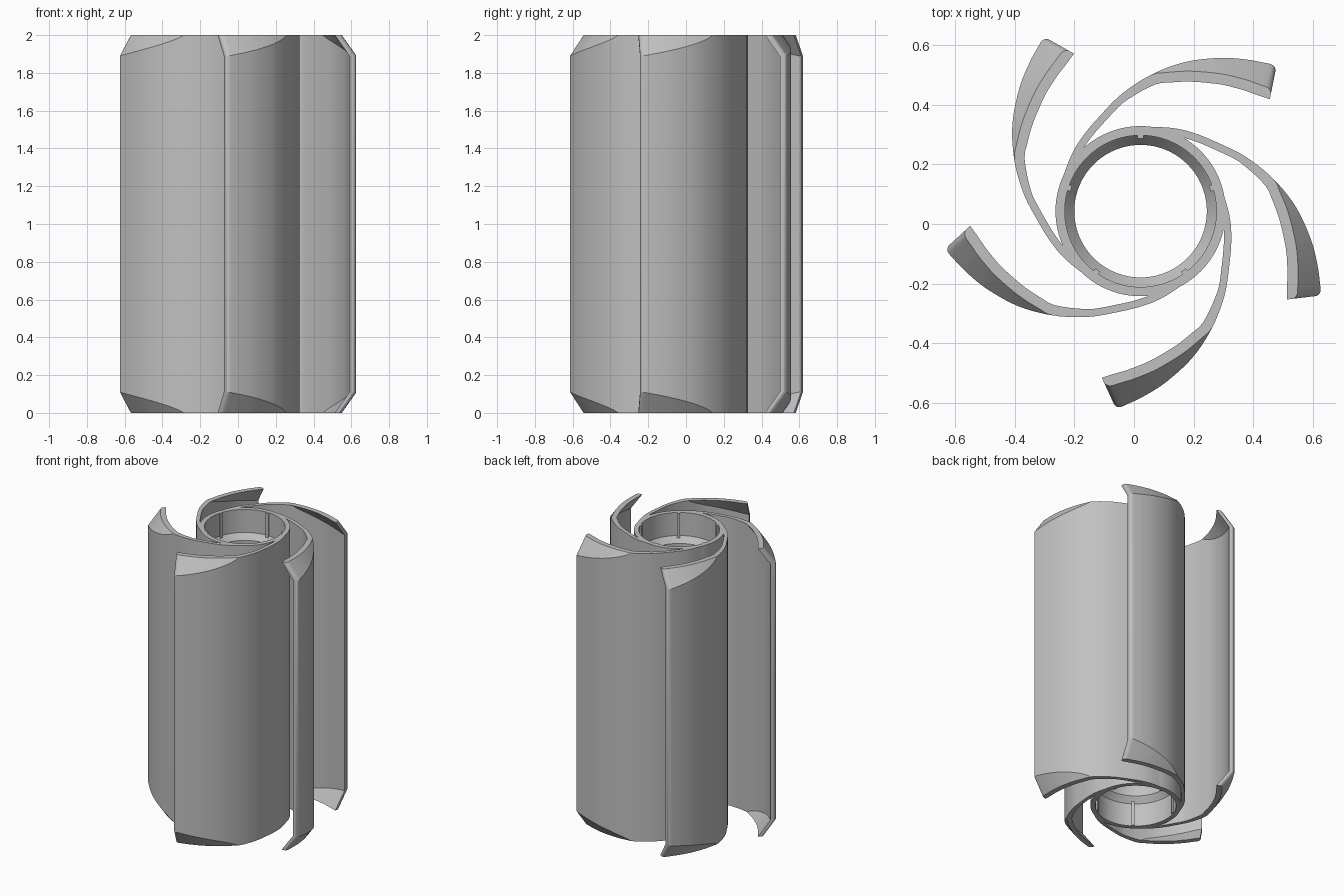
import bpy, bmesh, math
from mathutils import Vector, Matrix

HEIGHT = 2.0
CENTRE = Vector((0.022, 0.043, 0))
BLADES = 5

cube = bpy.data.objects.get("Cube")
if cube:
    bpy.data.objects.remove(cube)

grey = bpy.data.materials.new("plain_grey")
grey.use_nodes = True
colour = (0.53, 0.53, 0.53, 1)
grey.diffuse_color = colour
grey.node_tree.nodes["Principled BSDF"].inputs["Base Color"].default_value = colour


def finish(name, bm, angle=0.0):
    """Turn a bmesh into a smooth-shaded object on the hub axis."""
    bmesh.ops.remove_doubles(bm, verts=bm.verts, dist=0.0003)
    bmesh.ops.recalc_face_normals(bm, faces=bm.faces)
    mesh = bpy.data.meshes.new(name)
    bm.to_mesh(mesh)
    bm.free()
    mesh.materials.append(grey)
    obj = bpy.data.objects.new(name, mesh)
    bpy.context.collection.objects.link(obj)
    obj.location = CENTRE
    obj.rotation_euler.z = angle
    bpy.ops.object.select_all(action='DESELECT')
    obj.select_set(True)
    bpy.context.view_layer.objects.active = obj
    bpy.ops.object.shade_smooth_by_angle(angle=math.radians(25))
    return obj


def skin(bm, sections, closed):
    """Bridge equal closed cross-sections; cap the ends if open."""
    rings = [[bm.verts.new(p) for p in s] for s in sections]
    n = len(rings[0])
    pairs = list(zip(rings, rings[1:]))
    if closed:
        pairs.append((rings[-1], rings[0]))
    else:
        bm.faces.new(rings[0])
        bm.faces.new(rings[-1])
    for a, b in pairs:
        for i in range(n):
            j = (i + 1) % n
            bm.faces.new((a[i], a[j], b[j], b[i]))


def catmull(points, steps):
    """Smooth path through the points."""
    pts = [2 * points[0] - points[1]] + points + [2 * points[-1] - points[-2]]
    path = []
    for a, b, c, d in zip(pts, pts[1:], pts[2:], pts[3:]):
        for k in range(steps):
            t = k / steps
            path.append(0.5 * (2 * b + (c - a) * t + (2 * a - 5 * b + 4 * c - d) * t * t
                               + (3 * b - a - 3 * c + d) * t ** 3))
    return path + [points[-1]]


# Hub: turned sleeve with a counterbore and sloped ledge at each end
RIM, BORE, OUTER = 0.254, 0.222, 0.285
half = [(OUTER, 0), (RIM, 0), (RIM, 0.16), (BORE, 0.2)]
profile = half + [(r, HEIGHT - z) for r, z in reversed(half)]
SEGMENTS = 96
bm = bmesh.new()
skin(bm, [[Vector((r * math.cos(a), r * math.sin(a), z)) for r, z in profile]
          for a in (math.tau * i / SEGMENTS for i in range(SEGMENTS))], True)
finish("hub_sleeve", bm)

# Small upright ribs inside both counterbores
bm = bmesh.new()
for k in range(BLADES):
    turn = Matrix.Rotation(math.radians(90) + math.tau * k / BLADES, 4, 'Z')
    for z in (0.086, HEIGHT - 0.086):
        bmesh.ops.create_cube(bm, size=1, matrix=turn
                              @ Matrix.Translation((0.251, 0, z))
                              @ Matrix.Diagonal((0.014, 0.02, 0.17, 1)))
finish("counterbore_ribs", bm)

# Blade outer line as (angle in degrees, radius) around the hub axis
OUTLINE = [(94, .284), (70, .297), (55, .318), (40, .35), (27, .398), (14, .456),
           (2, .518), (-9, .576), (-17, .62), (-23.5, .658)]
path = catmull([Vector((r * math.cos(math.radians(a)), r * math.sin(math.radians(a)), 0))
                for a, r in OUTLINE], 5)
tangents = [(path[min(i + 1, len(path) - 1)] - path[max(i - 1, 0)]).normalized()
            for i in range(len(path))]
stations = [(p, t, 0.0) for p, t in zip(path, tangents)]
# Rounded outer corner of the tip
tip, direction = path[-1], tangents[-1]
for along, cut in ((0.008, 0.002), (0.015, 0.007), (0.02, 0.016)):
    stations.append((tip + direction * along, direction, cut))


def blade_section(point, tangent, cut):
    """Thin wall whose top and bottom lean inward more towards the tip."""
    inward = Vector((tangent.y, -tangent.x, 0))
    angle = math.degrees(math.atan2(point.y, point.x))
    s = min(max((12 - angle) / 37, 0), 1)
    lean = 0.08 * s ** 0.75
    drop = max(lean * 1.4, 0.001)
    thick = 0.025 + 0.011 * min(max((30 - angle) / 18, 0), 1)
    outside = [(lean + cut, 0), (cut, drop), (cut, HEIGHT - drop), (lean + cut, HEIGHT)]
    inside = [(lean + thick, HEIGHT), (thick, HEIGHT - drop), (thick, drop), (lean + thick, 0)]
    return [point + inward * o + Vector((0, 0, z)) for o, z in outside + inside]


# Five curved blades around the hub
for k in range(BLADES):
    bm = bmesh.new()
    skin(bm, [blade_section(*st) for st in stations], False)
    finish("blade_%d" % (k + 1), bm, math.tau * k / BLADES)
